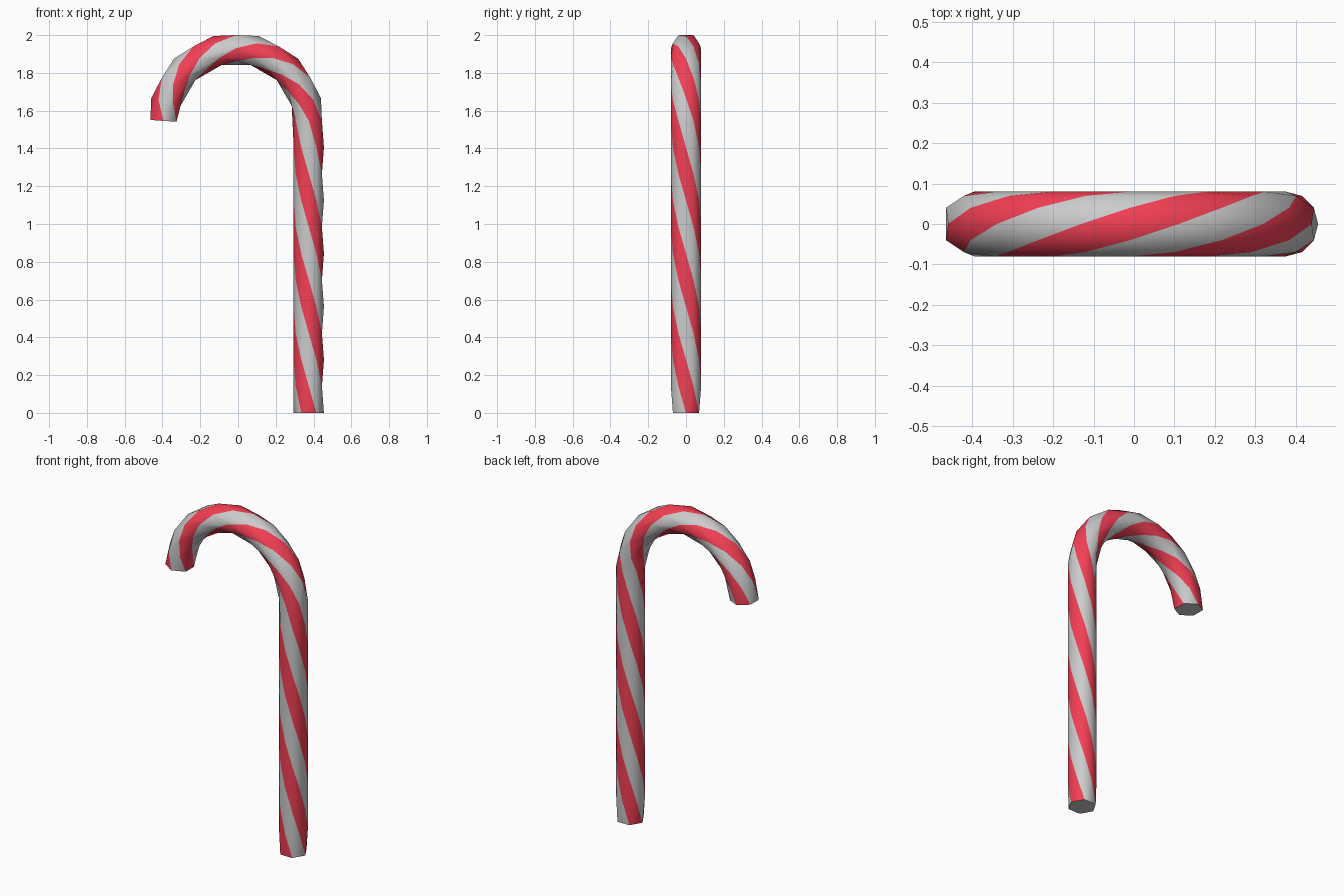
import bpy, bmesh
from math import radians, sin, cos
from mathutils import Vector

if "Cube" in bpy.data.objects:
    bpy.data.objects.remove(bpy.data.objects["Cube"])

R, HOOK_R, CX, CZ = 0.08, 0.385, -0.01, 1.546   # tube radius, hook radius and centre
SHAFT, HOOK = 11, 12                            # segments along the shaft and hook
N = SHAFT + HOOK


def material(name, rgb):
    m = bpy.data.materials.new(name)
    m.diffuse_color = (*rgb, 1)
    m.use_nodes = True
    m.node_tree.nodes["Principled BSDF"].inputs["Base Color"].default_value = m.diffuse_color
    return m


def station(k):
    """Centre and outward direction of cross-section k along the cane."""
    if k <= SHAFT:
        return Vector((CX + HOOK_R, 0, CZ * k / SHAFT)), Vector((1, 0, 0))
    f = radians(180 * (k - SHAFT) / HOOK)
    g = f - (radians(4) if k == N else 0)
    return (Vector((CX + HOOK_R * cos(f), 0, CZ + HOOK_R * sin(f))),
            Vector((cos(g), 0, sin(g))))


bm = bmesh.new()

# Six-point sections, each turned 30 degrees from the one before
grid = {}
for k in range(N + 1):
    centre, out = station(k)
    for a in range(k % 2, 12, 2):
        t = radians(30 * a)
        grid[a, k] = bm.verts.new(centre + R * (cos(t) * out + sin(t) * Vector((0, -1, 0))))


def face(points, slot):
    f = bm.faces.new([grid[a % 12, k] for a, k in points])
    f.material_index = slot
    f.smooth = True


# Spiral stripes: diamonds split lengthwise, but crosswise along the outer seam
for k in range(-1, N):
    for a in range((k % 2), 12, 2):
        slot = 1 if ((a - k) // 2) % 2 == 0 else 0
        low, high, left, right = (a, k), (a, k + 2), (a - 1, k + 1), (a + 1, k + 1)
        if k == -1:
            face([left, right, high], slot)
        elif k == N - 1:
            face([left, low, right], slot)
        elif a == 0:
            face([left, low, right], slot)
            face([left, right, high], slot)
        else:
            face([low, right, high], slot)
            face([low, high, left], slot)

# End caps
for k in (0, N):
    face([(a, k) for a in range(k % 2, 12, 2)], 0)

bmesh.ops.recalc_face_normals(bm, faces=bm.faces[:])
mesh = bpy.data.meshes.new("candy_cane")
bm.to_mesh(mesh)
bm.free()
mesh.materials.append(material("white_sugar", (0.8, 0.8, 0.8)))
mesh.materials.append(material("red_stripe", (0.9, 0.05, 0.09)))

cane = bpy.data.objects.new("candy_cane", mesh)
bpy.context.collection.objects.link(cane)
bpy.context.view_layer.objects.active = cane
cane.select_set(True)
bpy.ops.object.shade_smooth_by_angle(angle=radians(60))
